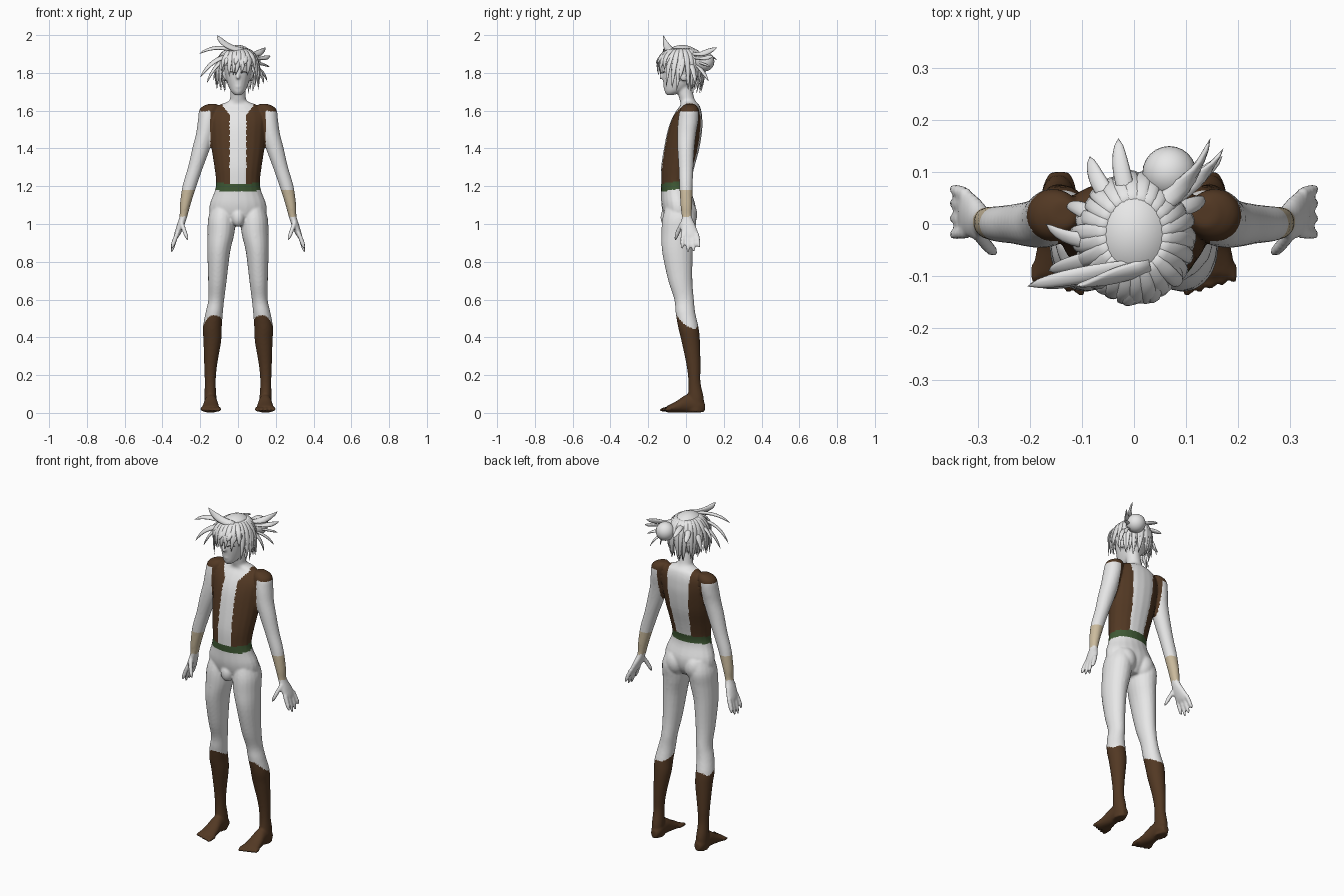
import bpy, bmesh, math, random
from mathutils import Vector

random.seed(4)
if "Cube" in bpy.data.objects:
    bpy.data.objects.remove(bpy.data.objects["Cube"])


def material(name, rgb):
    m = bpy.data.materials.new(name)
    m.use_nodes = True
    color = (*rgb, 1)
    m.diffuse_color = color
    m.node_tree.nodes["Principled BSDF"].inputs["Base Color"].default_value = color
    return m


WHITE = material("pale white", (.8, .8, .8))
BROWN = material("leather brown", (.085, .04, .017))
GREEN = material("sash green", (.05, .1, .035))
TAN = material("wrap tan", (.6, .5, .34))
DARK = material("lash grey", (.12, .12, .12))


def finish(bm, name, *mats):
    bmesh.ops.recalc_face_normals(bm, faces=bm.faces)
    mesh = bpy.data.meshes.new(name)
    bm.to_mesh(mesh)
    bm.free()
    mesh.shade_smooth()
    for m in mats:
        mesh.materials.append(m)
    obj = bpy.data.objects.new(name, mesh)
    bpy.context.collection.objects.link(obj)
    return obj


def loft(bm, rings, sides=20):
    """Skin closed rings, each given as centre and two radius vectors."""
    loops = []
    for c, u, v in rings:
        angles = [math.tau * i / sides for i in range(sides)]
        loops.append([bm.verts.new(c + u * math.cos(a) + v * math.sin(a)) for a in angles])
    for low, high in zip(loops, loops[1:]):
        for i in range(sides):
            j = (i + 1) % sides
            bm.faces.new((low[i], low[j], high[j], high[i]))
    bm.faces.new(loops[0])
    bm.faces.new(loops[-1])


def smooth_rows(rows, steps=4):
    """Pass a smooth curve through the rows of a section table."""
    rows = [Vector(r) for r in rows]
    out = []
    for i in range(len(rows) - 1):
        a, b, c, d = rows[max(i - 1, 0)], rows[i], rows[i + 1], rows[min(i + 2, len(rows) - 1)]
        for k in range(steps):
            t = k / steps
            out.append(b + (c - a) * t / 2 + (a * 2 - b * 5 + c * 4 - d) * t * t / 2
                       + (b * 3 - a - c * 3 + d) * t ** 3 / 2)
    return out + [rows[-1]]


def limb(bm, rows, side=1):
    """Rows are height, x, y, half width, half depth."""
    loft(bm, [(Vector((side * x, y, z)), Vector((w, 0, 0)), Vector((0, d, 0)))
              for z, x, y, w, d in smooth_rows(rows)])


def lock(bm, root, mid, tip, width, flat=.4, blunt=False, centre=(0, -.02, 1.83)):
    """Curved tapering strand; blunt ones serve as fingers and toes."""
    root, mid, tip = Vector(root), Vector(mid), Vector(tip)
    out, rings = mid - Vector(centre), []
    for k in range(9):
        t = k / 8
        c = root * (1 - t) ** 2 + mid * 2 * t * (1 - t) + tip * t * t
        tangent = ((mid - root) * (1 - t) + (tip - mid) * t).normalized()
        across = tangent.cross(out).normalized()
        r = width * (1 - t ** 6 * .6 if blunt else (1 - t) ** .65 * (.65 + .8 * t) + .01)
        rings.append((c, across * r, tangent.cross(across) * r * flat))
    loft(bm, rings, 10)


def ball(bm, centre, size):
    made = bmesh.ops.create_uvsphere(bm, u_segments=24, v_segments=16, radius=1)
    for v in made["verts"]:
        v.co = Vector(centre) + Vector([a * b for a, b in zip(v.co, size)])
    return made["verts"]


# Body masses: torso with neck, and head
bm = bmesh.new()
limb(bm, [(.99, 0, -.035, .05, .05), (1.04, 0, -.035, .14, .08), (1.1, 0, -.04, .15, .09),
          (1.17, 0, -.052, .125, .08), (1.22, 0, -.054, .116, .08), (1.3, 0, -.044, .125, .088),
          (1.4, 0, -.023, .14, .094), (1.5, 0, -.005, .148, .091), (1.56, 0, .006, .15, .08),
          (1.6, 0, .015, .135, .066), (1.63, 0, .02, .1, .05), (1.65, 0, .01, .05, .042),
          (1.68, 0, 0, .041, .04), (1.76, 0, -.015, .04, .042)])
limb(bm, [(1.682, 0, -.085, .014, .016), (1.7, 0, -.065, .036, .048), (1.74, 0, -.04, .055, .08),
          (1.79, 0, -.03, .068, .095), (1.84, 0, -.025, .076, .1), (1.89, 0, -.025, .07, .094),
          (1.93, 0, -.025, .043, .06), (1.94, 0, -.025, .01, .02)])
lock(bm, (0, -.118, 1.805), (0, -.13, 1.785), (0, -.138, 1.767), .01, 1, True)
ball(bm, (0, -.108, 1.727), (.02, .013, .007))
ball(bm, (0, -.1, 1.035), (.035, .035, .05))

for s in (1, -1):
    # Arm and palm
    limb(bm, [(1.635, .135, .02, .025, .025), (1.61, .152, .018, .05, .048),
              (1.55, .162, .012, .05, .054), (1.48, .174, .004, .048, .05),
              (1.4, .195, 0, .047, .045), (1.3, .225, 0, .04, .039), (1.2, .257, 0, .037, .035),
              (1.1, .28, .002, .028, .031), (1.04, .289, .004, .021, .027),
              (.99, .305, .012, .02, .04), (.95, .32, .02, .017, .046), (.93, .327, .023, .012, .044)], s)
    # Fingers and thumb
    for y, length in ((-.017, .075), (.009, .095), (.034, .092), (.058, .07)):
        lock(bm, (s * .322, y, .95), (s * .338, y * 1.1, .91),
             (s * .352, y * 1.2, .945 - length), .0125, .9, True)
    lock(bm, (s * .3, -.015, 1.01), (s * .285, -.045, .965), (s * .265, -.056, .915), .013, .9, True)
    # Leg, buttock and ear
    limb(bm, [(1.1, .08, -.035, .055, .07), (1.03, .086, -.035, .072, .09),
              (.95, .09, -.042, .071, .088), (.85, .102, -.045, .06, .081),
              (.7, .109, -.03, .049, .064), (.6, .115, -.01, .042, .052),
              (.53, .126, -.003, .046, .052), (.45, .136, .013, .05, .054),
              (.38, .136, .025, .047, .049), (.25, .145, .04, .034, .037),
              (.16, .147, .045, .029, .032), (.08, .146, .052, .032, .042), (.005, .146, .052, .03, .045)], s)
    ball(bm, (s * .062, 0, 1.05), (.06, .06, .075))
    ball(bm, (s * .073, -.01, 1.785), (.012, .022, .03))
    # Foot, lofted from heel to toes
    foot = [(.1, .143, .03, .018, .022), (.07, .144, .042, .032, .041), (.01, .144, .05, .035, .049),
            (-.05, .144, .032, .044, .031), (-.1, .146, .019, .052, .018)]
    loft(bm, [(Vector((s * x, y, z)), Vector((w, 0, 0)), Vector((0, 0, h)))
              for y, x, z, w, h in smooth_rows(foot)])
    for i in range(5):
        x = s * (.103 + .022 * i)
        tip = -.138 + .007 * i
        lock(bm, (x, -.08, .02), (x, -.11, .023), (x, tip, .012), .0135 - .001 * i, .9, True)

# Fuse the masses into one smooth skin
rough = finish(bm, "body_masses")
remesh = rough.modifiers.new("fuse", "REMESH")
remesh.mode, remesh.voxel_size = "VOXEL", .0065
relax = rough.modifiers.new("relax", "SMOOTH")
relax.factor, relax.iterations = .5, 3
skin = bpy.data.meshes.new_from_object(rough.evaluated_get(bpy.context.evaluated_depsgraph_get()))
bpy.data.objects.remove(rough)
skin.name = "body"
skin.materials.clear()
for m in (WHITE, BROWN, GREEN, TAN):
    skin.materials.append(m)


def outfit(c):
    """Pick vest, sash, wrist wrap, boot or bare skin by position."""
    x, y, z = abs(c.x), c.y, c.z
    sash = z - .15 * (y + .13)
    if z < .49 - .5 * y - .8 * max(0, x - .15):
        return 1
    if x > .2 and 1.04 < z < 1.18:
        return 3
    if x < .17 and 1.172 < sash < 1.213:
        return 2
    if sash >= 1.213 and z < 1.66:
        gap = .045 + (max(0, z - 1.58) * .8 if y < 0 else .07 * (z - 1.2))
        if x > gap and (x < .148 or z > 1.598) and x < .25:
            return 1
    return 0


for p in skin.polygons:
    p.material_index = outfit(p.center)
skin.shade_smooth()
bpy.context.collection.objects.link(bpy.data.objects.new("body", skin))

# Eyelashes
bm = bmesh.new()
for s in (1, -1):
    lock(bm, (s * .014, -.123, 1.8), (s * .034, -.124, 1.81), (s * .054, -.092, 1.798), .004, .9)
finish(bm, "eyelashes", DARK)

# Hair cap, open over the face and neck
bm = bmesh.new()
ball(bm, (0, -.02, 1.84), (.096, .115, .108))
bare = [f for f in bm.faces if f.calc_center_median().z < (1.84 if f.calc_center_median().y < -.04 else 1.75)]
bmesh.ops.delete(bm, geom=bare, context="FACES")
finish(bm, "hair_cap", WHITE)


def around(angle, reach, z):
    return Vector((.1 * reach * math.sin(angle), -.02 - .115 * reach * math.cos(angle), z))


# Layered locks hanging around the head
bm = bmesh.new()
for layer in range(2):
    for i in range(26):
        a = math.tau * (i + layer / 2) / 26
        front = math.cos(a)
        low = 1.795 if front > .62 else 1.715 if front > -.3 else 1.69
        reach = 1.12 if front > -.3 else .85
        jitter = random.uniform(-.015, .02)
        lock(bm, around(a, .5, 1.925), around(a + .1, 1.33 - .08 * layer, 1.9 - .02 * layer),
             around(a + random.uniform(-.15, .15), reach + 3 * jitter, low + jitter + .03 * layer), .021)
finish(bm, "hair_locks", WHITE)

# Large swept spikes: root, bend, tip, width
bm = bmesh.new()
for root, mid, tip, w in (
        ((.03, -.08, 1.92), (-.07, -.11, 1.93), (-.112, -.12, 2.0), .028),
        ((.02, -.08, 1.91), (-.12, -.1, 1.96), (-.205, -.12, 1.9), .026),
        ((-.04, -.08, 1.89), (-.14, -.12, 1.88), (-.2, -.115, 1.775), .024),
        ((-.06, -.06, 1.88), (-.13, -.08, 1.84), (-.165, -.09, 1.745), .022),
        ((-.05, -.03, 1.89), (-.13, -.04, 1.88), (-.17, 0, 1.81), .022),
        ((-.06, 0, 1.87), (-.11, .04, 1.86), (-.13, .035, 1.76), .022),
        ((-.04, .04, 1.89), (-.08, .09, 1.87), (-.085, .13, 1.84), .024),
        ((-.01, .05, 1.9), (-.03, .11, 1.9), (-.03, .165, 1.87), .024),
        ((.04, .03, 1.9), (.12, .08, 1.89), (.147, .165, 1.935), .027),
        ((.06, .04, 1.88), (.14, .09, 1.87), (.172, .145, 1.89), .022),
        ((.06, .05, 1.86), (.13, .09, 1.85), (.17, .13, 1.83), .02),
        ((.06, .05, 1.84), (.13, .08, 1.83), (.155, .12, 1.755), .02),
        ((.06, .02, 1.86), (.13, .04, 1.83), (.135, .05, 1.74), .022)):
    lock(bm, root, mid, tip, w, .5)
finish(bm, "hair_spikes", WHITE)

# Round bun at the back
bm = bmesh.new()
ball(bm, (.068, .098, 1.86), (.052, .052, .052))
finish(bm, "hair_bun", WHITE)
